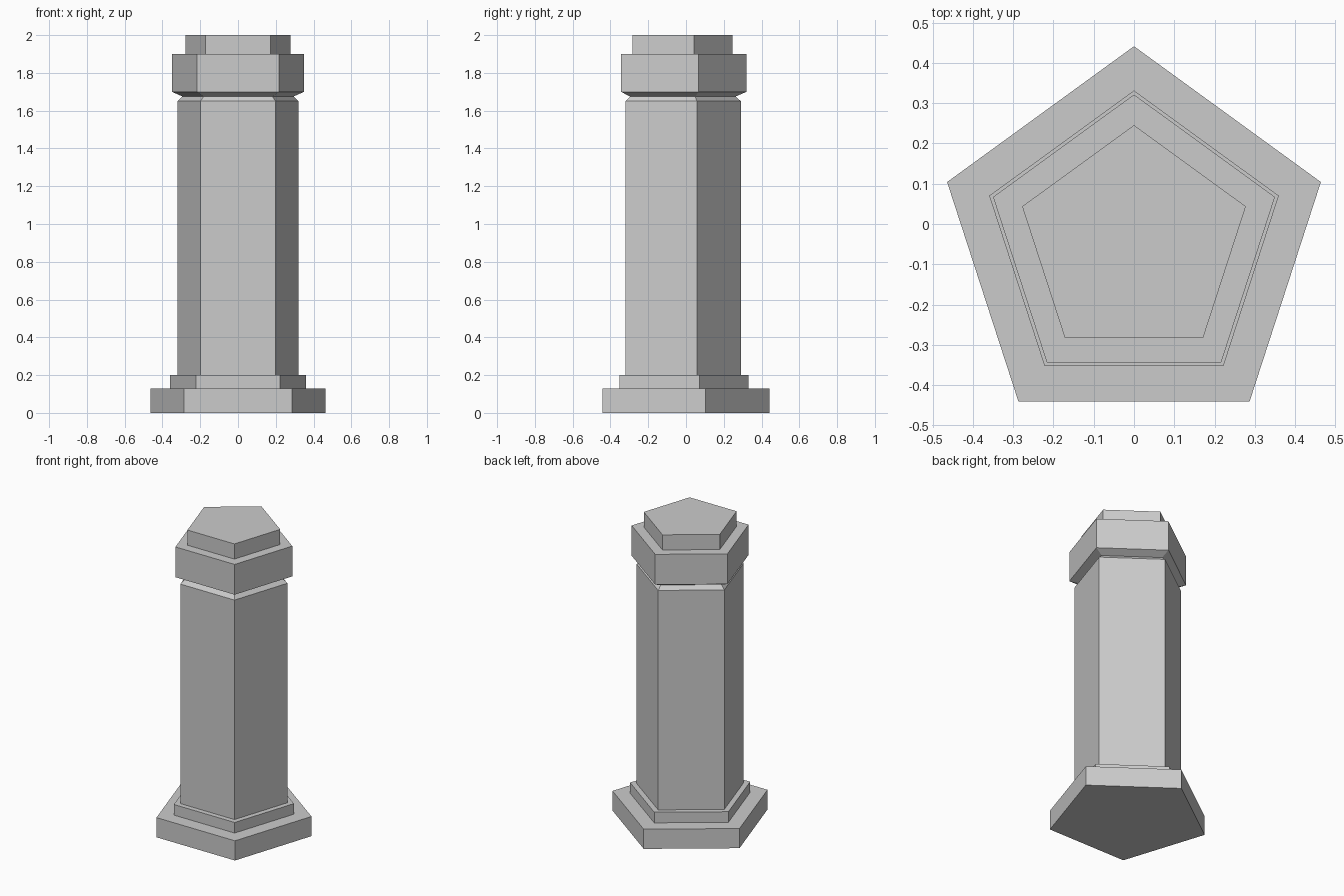
import bpy, bmesh
from math import cos, sin, pi

if "Cube" in bpy.data.objects:
    bpy.data.objects.remove(bpy.data.objects["Cube"])

SIDES = 5
CENTRE_Y = -0.0466  # a pentagon's bounding box is off its centre

# Profile from the ground up: (corner radius, height)
PROFILE = [
    (0.488, 0.0), (0.488, 0.13),    # base slab
    (0.378, 0.13), (0.378, 0.20),   # plinth step
    (0.337, 0.20), (0.337, 1.65),   # shaft
    (0.309, 1.675),                 # neck groove
    (0.368, 1.70), (0.368, 1.90),   # capital
    (0.292, 1.90), (0.292, 2.0),    # top block
]


def lathe_prism(name, profile):
    """Sweep the profile around a regular polygon, one corner facing +y."""
    bm = bmesh.new()
    rings = []
    for r, z in profile:
        angles = [pi / 2 + 2 * pi * i / SIDES for i in range(SIDES)]
        rings.append([bm.verts.new((r * cos(a), CENTRE_Y + r * sin(a), z)) for a in angles])
    for low, high in zip(rings, rings[1:]):
        for i in range(SIDES):
            j = (i + 1) % SIDES
            bm.faces.new((low[i], low[j], high[j], high[i]))
    bm.faces.new(rings[0][::-1])
    bm.faces.new(rings[-1])
    bmesh.ops.recalc_face_normals(bm, faces=bm.faces)
    mesh = bpy.data.meshes.new(name)
    bm.to_mesh(mesh)
    bm.free()
    obj = bpy.data.objects.new(name, mesh)
    bpy.context.collection.objects.link(obj)
    return obj


# Pentagonal pillar as one closed solid
lathe_prism("pentagonal_pillar", PROFILE)
